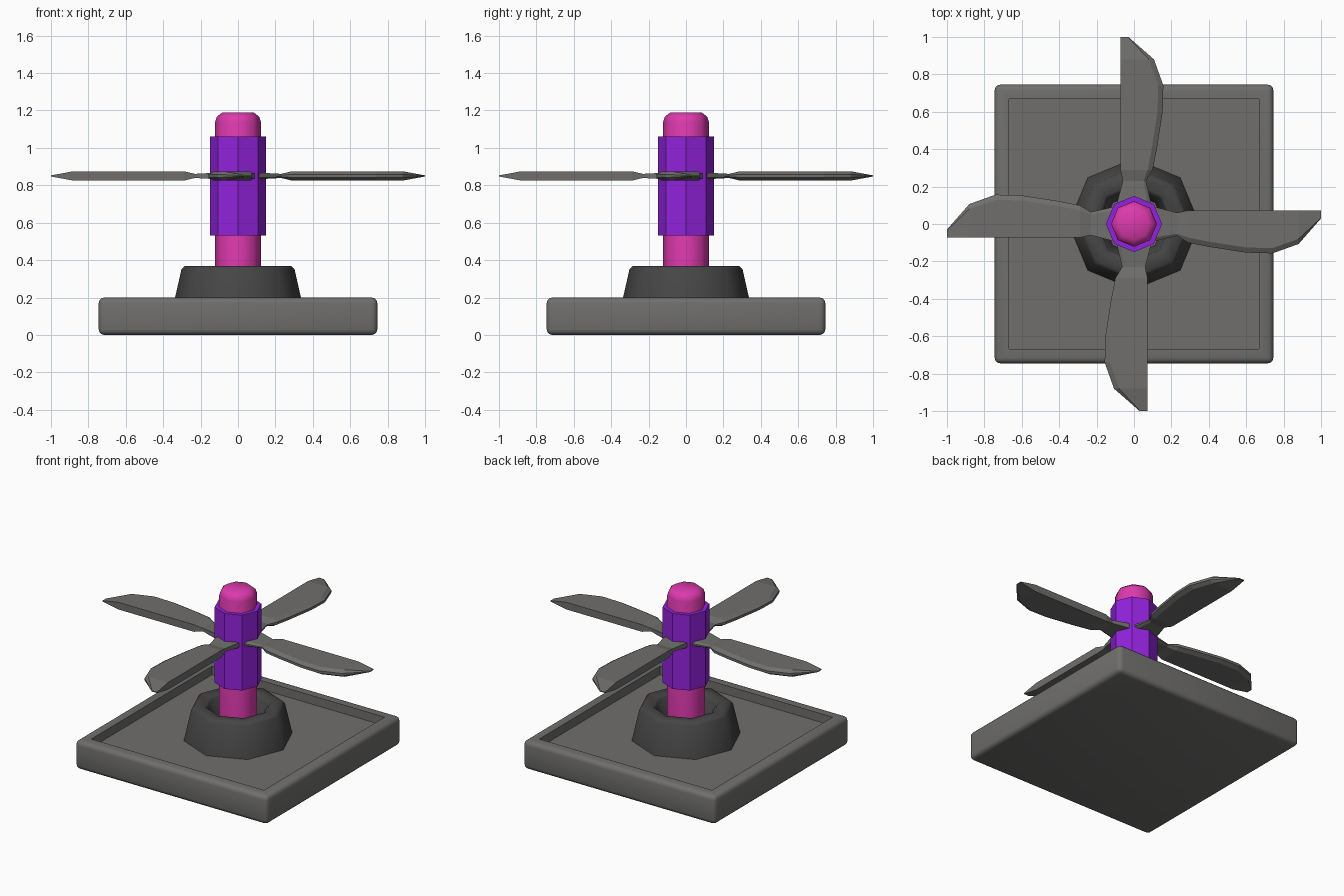
import bpy, bmesh, math
from mathutils import Matrix

if "Cube" in bpy.data.objects:
    bpy.data.objects.remove(bpy.data.objects["Cube"])


def material(name, rgb):
    m = bpy.data.materials.new(name)
    m.diffuse_color = (*rgb, 1)
    m.use_nodes = True
    m.node_tree.nodes["Principled BSDF"].inputs["Base Color"].default_value = m.diffuse_color
    return m


def finish(name, bm, mat, angle=None):
    bmesh.ops.recalc_face_normals(bm, faces=bm.faces)
    me = bpy.data.meshes.new(name)
    bm.to_mesh(me)
    bm.free()
    me.materials.append(mat)
    ob = bpy.data.objects.new(name, me)
    bpy.context.collection.objects.link(ob)
    if angle:
        bpy.ops.object.select_all(action='DESELECT')
        ob.select_set(True)
        bpy.context.view_layer.objects.active = ob
        bpy.ops.object.shade_smooth_by_angle(angle=math.radians(angle))
    return ob


def lathe(name, profile, mat, closed=False, sides=8, angle=50):
    """Spin an (r, z) profile; open profiles get flat end caps."""
    bm = bmesh.new()
    rings = [[bm.verts.new((r * math.cos(2 * math.pi * k / sides),
                            r * math.sin(2 * math.pi * k / sides), z))
              for k in range(sides)] for r, z in profile]
    pairs = list(zip(rings, rings[1:]))
    if closed:
        pairs.append((rings[-1], rings[0]))
    else:
        bm.faces.new(rings[0])
        bm.faces.new(rings[-1])
    for a, b in pairs:
        for k in range(sides):
            j = (k + 1) % sides
            bm.faces.new((a[k], a[j], b[j], b[k]))
    return finish(name, bm, mat, angle)


grey = material("grey", (0.16, 0.158, 0.152))
dark = material("dark_grey", (0.06, 0.06, 0.06))
pink = material("pink", (0.72, 0.042, 0.42))
purple = material("purple", (0.29, 0.016, 0.72))

# Square tray base: rounded block with a sunken top
FLOOR = 0.14
bm = bmesh.new()
bmesh.ops.create_cube(bm, size=1, matrix=Matrix.Translation((0, 0, 0.1))
                      @ Matrix.Diagonal((1.49, 1.49, 0.2, 1)))
bmesh.ops.bevel(bm, geom=bm.edges[:], offset=0.03, segments=3,
                profile=0.5, affect='EDGES')
top = max((f for f in bm.faces if f.normal.z > 0.99), key=lambda f: f.calc_area())
bmesh.ops.inset_region(bm, faces=[top], thickness=0.065)
well = bmesh.ops.extrude_discrete_faces(bm, faces=[top])["faces"][0]
bmesh.ops.translate(bm, verts=well.verts[:], vec=(0, 0, FLOOR - 0.2))
finish("base_tray", bm, grey, 35)

# Collar, shaft and hub
lathe("shaft_collar", [(0.35, FLOOR), (0.302, 0.352), (0.285, 0.368),
                       (0.215, 0.368), (0.195, 0.35), (0.16, FLOOR)], dark, closed=True)
lathe("shaft", [(0.122, FLOOR), (0.122, 1.14), (0.113, 1.167), (0.085, 1.188)],
      pink)
lathe("hub_sleeve", [(0.118, 0.532), (0.15, 0.532), (0.15, 1.06), (0.118, 1.06)],
      purple, closed=True, angle=30)

# Blade stations: distance out, straight edge, curved edge, half thickness
stations = [(0.09, -0.09, 0.09, 0.017), (0.125, -0.088, 0.088, 0.017),
            (0.23, -0.06, 0.064, 0.011), (0.29, -0.073, 0.10, 0.025),
            (0.40, -0.073, 0.122, 0.025), (0.60, -0.073, 0.153, 0.025),
            (0.74, -0.073, 0.157, 0.025), (0.88, -0.073, 0.107, 0.025),
            (1.00, -0.073, -0.03, 0.003)]


def blade(name, turn):
    bm = bmesh.new()
    loops = []
    for y, a, b, h in stations:
        inset, e = h * 1.1, h * 0.35
        section = [(a, h), (b - inset, h), (b, e), (b, -e), (b - inset, -h), (a, -h)]
        loops.append([bm.verts.new((x, y, 0.85 + z)) for x, z in section])
    for p, q in zip(loops, loops[1:]):
        for k in range(6):
            j = (k + 1) % 6
            bm.faces.new((p[k], p[j], q[j], q[k]))
    bm.faces.new(loops[0])
    bm.faces.new(loops[-1])
    bmesh.ops.rotate(bm, verts=bm.verts, cent=(0, 0, 0),
                     matrix=Matrix.Rotation(turn, 3, 'Z'))
    finish(name, bm, grey)


# Four blades around the hub
for i in range(4):
    blade(f"blade_{i + 1}", i * math.pi / 2)
